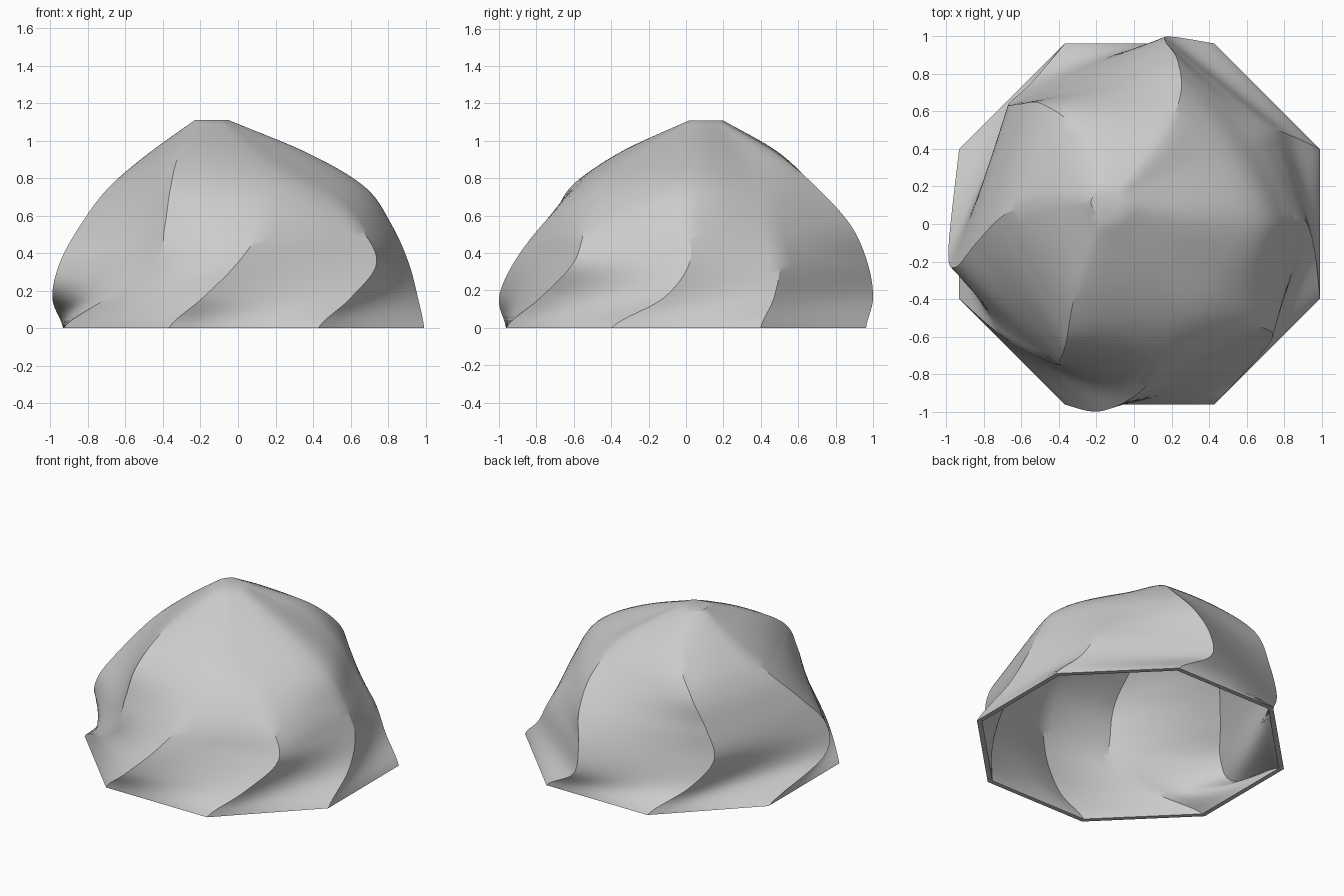
import bpy
import bmesh
import math
from mathutils import Vector

if "Cube" in bpy.data.objects:
    bpy.data.objects.remove(bpy.data.objects["Cube"], do_unlink=True)

SIDES = 8
RISE_STEPS = 7       # rows between two levels
PANEL_STEPS = 8      # columns between two ridges
BASE_CENTRE = Vector((0.03, 0, 0))
BASE_RADIUS = 1.042
APEX = Vector((-0.14, 0.11, 1.11))
APEX_RADIUS = 0.09
SHELL_SCALE = 0.967  # inner skin relative to the outer one

# Heights at which the swirling ridges are guided, and each ridge's plan positions there
LEVELS = (0.16, 0.35, 0.55, 0.75, 0.93)
RIDGES = (
    ((.19, 1), (.17, .97), (.23, .88), (.25, .7), (.16, .49)),
    ((-.55, .75), (-.67, .64), (-.61, .64), (-.49, .64), (-.29, .49)),
    ((-.99, -.14), (-.95, -.23), (-.84, -.1), (-.69, .05), (-.48, .13)),
    ((-.7, -.6), (-.44, -.74), (-.39, -.71), (-.36, -.62), (-.31, -.36)),
    ((-.19, -1), (0, -.92), (.13, -.77), (.16, -.57), (.02, -.32)),
    ((.6, -.78), (.74, -.6), (.64, -.53), (.45, -.4), (.2, -.2)),
    ((.96, -.12), (.91, .02), (.82, .01), (.68, 0), (.38, .03)),
    ((.84, .47), (.73, .5), (.62, .45), (.49, .4), (.26, .3)),
)
# Height at which each ridge starts to fade into the rounded top
FADE_START = (.75,) * 4 + (.4,) * 4
FADE_HEIGHT = 0.4


def spline(a, b, c, d, t):
    """Smooth curve from b to c, with a and d as neighbours."""
    return hermite(b, c, (c - a) / 2, (d - b) / 2, t)


def hermite(b, c, start, end, t):
    """Curve from b to c with given end tangents."""
    eased = t * t * (3 - 2 * t)
    return b.lerp(c, eased) + start * t * (1 - t) ** 2 - end * t * t * (1 - t)


def ridge_path(index):
    """One ridge from a base corner, through its guides, to the apex rim."""
    angle = math.tau * (index + 1.5) / SIDES
    corner = BASE_CENTRE + BASE_RADIUS * Vector((math.cos(angle), math.sin(angle), 0))
    guides = [Vector((x, y, z)) for (x, y), z in zip(RIDGES[index], LEVELS)]
    outward = guides[-1] - APEX
    outward.z = 0
    points = [corner] + guides + [APEX + outward.normalized() * APEX_RADIUS]
    below = corner - Vector((0, 0, LEVELS[0]))
    points = [below] + points + [points[-1] * 2 - points[-2]]
    path = []
    for k in range(len(points) - 3):
        path += [spline(*points[k:k + 4], s / RISE_STEPS) for s in range(RISE_STEPS)]
    return path + [points[-2]]


def softness(index, z):
    return min(max((z - FADE_START[index]) / FADE_HEIGHT, 0), 1)


def section(corners):
    """Straight panels low down that round off towards the apex."""
    ring = []
    for i in range(SIDES):
        j = (i + 1) % SIDES
        a, b, c, d = (corners[(i + k) % SIDES] for k in (-1, 0, 1, 2))
        start = (c - b).lerp((c - a) / 2, softness(i, b.z))
        end = (c - b).lerp((d - b) / 2, softness(j, c.z))
        ring += [hermite(b, c, start, end, s / PANEL_STEPS) for s in range(PANEL_STEPS)]
    return ring


def bridge(bm, lower, upper, flip=False):
    count = len(lower)
    for i in range(count):
        j = (i + 1) % count
        face = [lower[i], lower[j], upper[j], upper[i]]
        bm.faces.new(face[::-1] if flip else face)


def add_skin(bm, scale, flip):
    rows = []
    for corners in zip(*paths):
        rows.append([bm.verts.new(BASE_CENTRE + (p - BASE_CENTRE) * scale)
                     for p in section(corners)])
    for lower, upper in zip(rows, rows[1:]):
        bridge(bm, lower, upper, flip)
    bm.faces.new(rows[-1][::-1] if flip else rows[-1])
    return rows[0]


# Shell: outer skin, inner skin and the flat rim joining them
paths = [ridge_path(i) for i in range(SIDES)]
bm = bmesh.new()
outer_rim = add_skin(bm, 1, False)
inner_rim = add_skin(bm, SHELL_SCALE, True)
bridge(bm, inner_rim, outer_rim)
mesh = bpy.data.meshes.new("twisted_dome_shell")
bm.to_mesh(mesh)
bm.free()

dome = bpy.data.objects.new("twisted_dome_shell", mesh)
bpy.context.collection.objects.link(dome)

# Plain grey material
grey = bpy.data.materials.new("light_grey")
grey.use_nodes = True
colour = (0.6, 0.6, 0.6, 1)
grey.diffuse_color = colour
grey.node_tree.nodes["Principled BSDF"].inputs["Base Color"].default_value = colour
mesh.materials.append(grey)

# Smooth panels with crisp ridges and rim
for other in bpy.context.selected_objects:
    other.select_set(False)
dome.select_set(True)
bpy.context.view_layer.objects.active = dome
bpy.ops.object.shade_smooth_by_angle(angle=math.radians(30))
